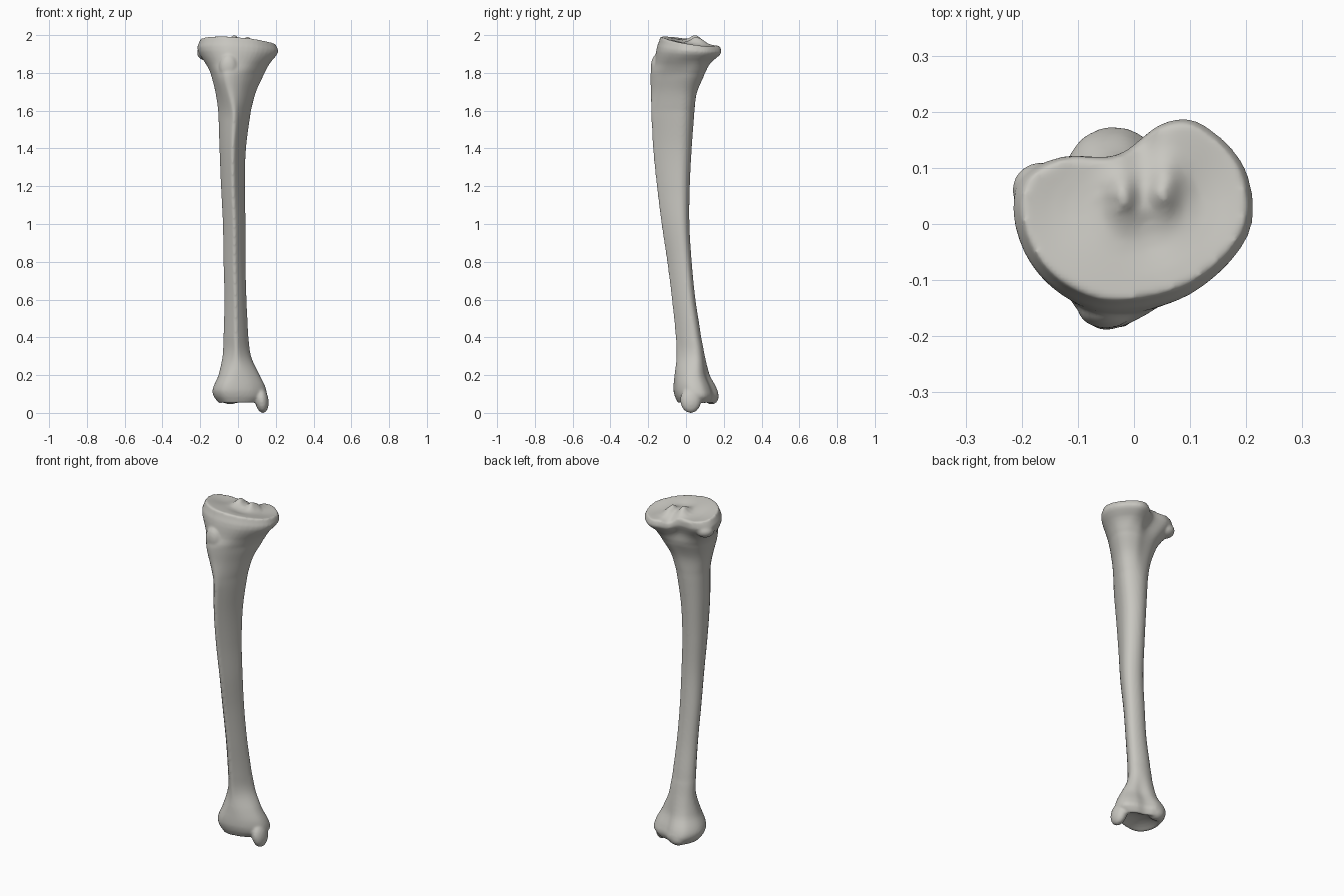
import bpy, bmesh, math
from mathutils import Vector, Matrix

cube = bpy.data.objects.get("Cube")
if cube:
    bpy.data.objects.remove(cube)

# Cross-section outlines in a unit box: front, round by -x, back, +x
ANKLE = [(-.1, -1), (-.6, -.95), (-.9, -.55), (-1, 0), (-.9, .5), (-.65, .9),
         (-.2, 1), (.2, .75), (.6, .65), (.95, .3), (.95, -.3), (.5, -.8)]
SHAFT = [(0, -1), (-.42, -.68), (-.8, -.2), (-1, .25), (-.85, .65), (-.5, .9),
         (0, 1), (.5, .92), (.88, .7), (1, .35), (.78, -.2), (.4, -.7)]
NECK = [(-.35, -1), (-.7, -.75), (-.92, -.25), (-1, .2), (-.85, .6), (-.5, .85),
        (0, .95), (.45, 1), (.85, .8), (1, .4), (.8, -.15), (.25, -.75)]
PLATEAU = [(-.14, -1), (-.56, -.85), (-.86, -.5), (-1, 0), (-.93, .4), (-.6, .62),
           (-.14, .64), (.23, .97), (.56, .98), (.93, .5), (.96, -.2), (.5, -.8)]
SHAPES = [(.14, ANKLE), (.36, SHAFT), (1.55, SHAFT), (1.78, NECK), (1.91, PLATEAU)]

# Height, then extent in x and in y
SECTIONS = [
    (.05, -.10, .12, -.04, .15), (.08, -.125, .15, -.055, .17),
    (.12, -.135, .15, -.065, .165), (.2, -.103, .115, -.06, .125),
    (.3, -.082, .07, -.05, .1), (.4, -.077, .055, -.055, .08),
    (.6, -.072, .045, -.075, .05), (.8, -.077, .04, -.1, .03),
    (1.0, -.08, .04, -.13, .018), (1.2, -.09, .036, -.155, .02),
    (1.4, -.098, .042, -.175, .03), (1.6, -.105, .068, -.184, .045),
    (1.7, -.12, .095, -.186, .06), (1.8, -.145, .14, -.188, .1),
    (1.85, -.172, .172, -.168, .13), (1.91, -.215, .213, -.155, .182),
    (1.95, -.198, .2, -.135, .175)]
TOP, BOTTOM, SIDES, RINGS = SECTIONS[-1][0], SECTIONS[0][0], 60, 110


def catmull(a, b, c, d, t):
    return tuple(.5 * (2*q + (r-p)*t + (2*p-5*q+4*r-s)*t*t + (3*q-p-3*r+s)*t**3)
                 for p, q, r, s in zip(a, b, c, d))


def box_at(z):
    """Extents at height z, smooth through the sections."""
    last = len(SECTIONS) - 1
    i = max(k for k in range(last) if SECTIONS[k][0] <= z or k == 0)
    t = (z - SECTIONS[i][0]) / (SECTIONS[i+1][0] - SECTIONS[i][0])
    return catmull(*[SECTIONS[min(max(k, 0), last)][1:] for k in range(i-1, i+3)], t)


def outline_at(z):
    """Blend of the neighbouring outlines at height z."""
    low, high = SHAPES[0], SHAPES[-1]
    for a, b in zip(SHAPES, SHAPES[1:]):
        if a[0] <= z <= b[0]:
            low, high = a, b
    t = min(max((z - low[0]) / (high[0] - low[0]), 0), 1)
    if z < SHAPES[0][0]:
        t = 0
    if z > SHAPES[-1][0]:
        t = 1
    t = t * t * (3 - 2 * t)
    return [Vector(p).lerp(Vector(q), t) for p, q in zip(low[1], high[1])]


def bump(x, y, cx, cy, sx, sy):
    return math.exp(-((x-cx)/sx)**2 - ((y-cy)/sy)**2)


def plateau_height(x, y):
    """Sloping joint surface with two dishes, two spines and a rear notch."""
    h = 1.972 - .07*x - .13*y
    h -= .012 * (bump(x, y, -.12, .04, .07, .08) + bump(x, y, .13, .05, .06, .09))
    h += .038 * (bump(x, y, -.02, .05, .025, .04) + bump(x, y, .055, .06, .025, .04))
    return h - .025 * bump(x, y, .01, .15, .03, .04) - .01 * bump(x, y, .03, -.03, .05, .04)


def ring(bm, z, scale=1):
    x0, x1, y0, y1 = box_at(z)
    pts, n = outline_at(z), 12
    mid = Vector(((x0+x1)/2, (y0+y1)/2))
    verts = []
    for k in range(SIDES):
        i, t = divmod(k * n / SIDES, 1)
        u, v = catmull(*[pts[(int(i)+j) % n] for j in (-1, 0, 1, 2)], t)
        x = mid.x + u * scale * (x1-x0)/2
        y = mid.y + v * scale * (y1-y0)/2
        lift = max(0, (z - 1.86) / (TOP - 1.86)) * (plateau_height(x, y) - TOP)
        dome = .03 * (1 - scale**2) if z < .1 else 0
        verts.append(bm.verts.new((x, y, z + lift + dome)))
    return verts


def blob(bm, centre, radii, tilt=0):
    """Rounded lump fused into the bone."""
    m = Matrix.Translation(centre) @ Matrix.Rotation(tilt, 4, 'Y') @ Matrix.Diagonal((*radii, 1))
    bmesh.ops.create_icosphere(bm, subdivisions=4, radius=1, matrix=m)


bm = bmesh.new()
# Shaft with flared ends, closed by shrinking rings
caps = [.97, .9, .75, .6, .45, .3, .15, .02]
rings = [ring(bm, BOTTOM, s) for s in reversed(caps)]
rings += [ring(bm, BOTTOM + (TOP-BOTTOM) * k / RINGS) for k in range(RINGS + 1)]
rings += [ring(bm, TOP, s) for s in caps]
for a, b in zip(rings, rings[1:]):
    for k in range(SIDES):
        j = (k + 1) % SIDES
        bm.faces.new((a[k], a[j], b[j], b[k]))
bm.faces.new(rings[0])
bm.faces.new(rings[-1])
bmesh.ops.recalc_face_normals(bm, faces=bm.faces)

# Inner ankle knob, rear ankle lip, shin bump, outer knee facet
blob(bm, (.125, .025, .068), (.036, .055, .069), -.15)
blob(bm, (-.04, .135, .085), (.05, .038, .04))
blob(bm, (-.05, -.15, 1.83), (.05, .036, .07))
blob(bm, (-.165, .06, 1.905), (.052, .05, .04))

mesh = bpy.data.meshes.new("shin_bone")
bm.to_mesh(mesh)
bm.free()
bone = bpy.data.objects.new("shin_bone", mesh)
bpy.context.collection.objects.link(bone)

# Fuse the lumps and soften the joins
fuse = bone.modifiers.new("fuse", 'REMESH')
fuse.mode = 'VOXEL'
fuse.voxel_size = .007
fuse.use_smooth_shade = True
soften = bone.modifiers.new("soften", 'SMOOTH')
soften.factor, soften.iterations = .5, 5

mat = bpy.data.materials.new("bone_grey")
mat.use_nodes = True
colour = (.58, .57, .53, 1)
mat.diffuse_color = colour
mat.node_tree.nodes["Principled BSDF"].inputs["Base Color"].default_value = colour
mesh.materials.append(mat)
for poly in mesh.polygons:
    poly.use_smooth = True
